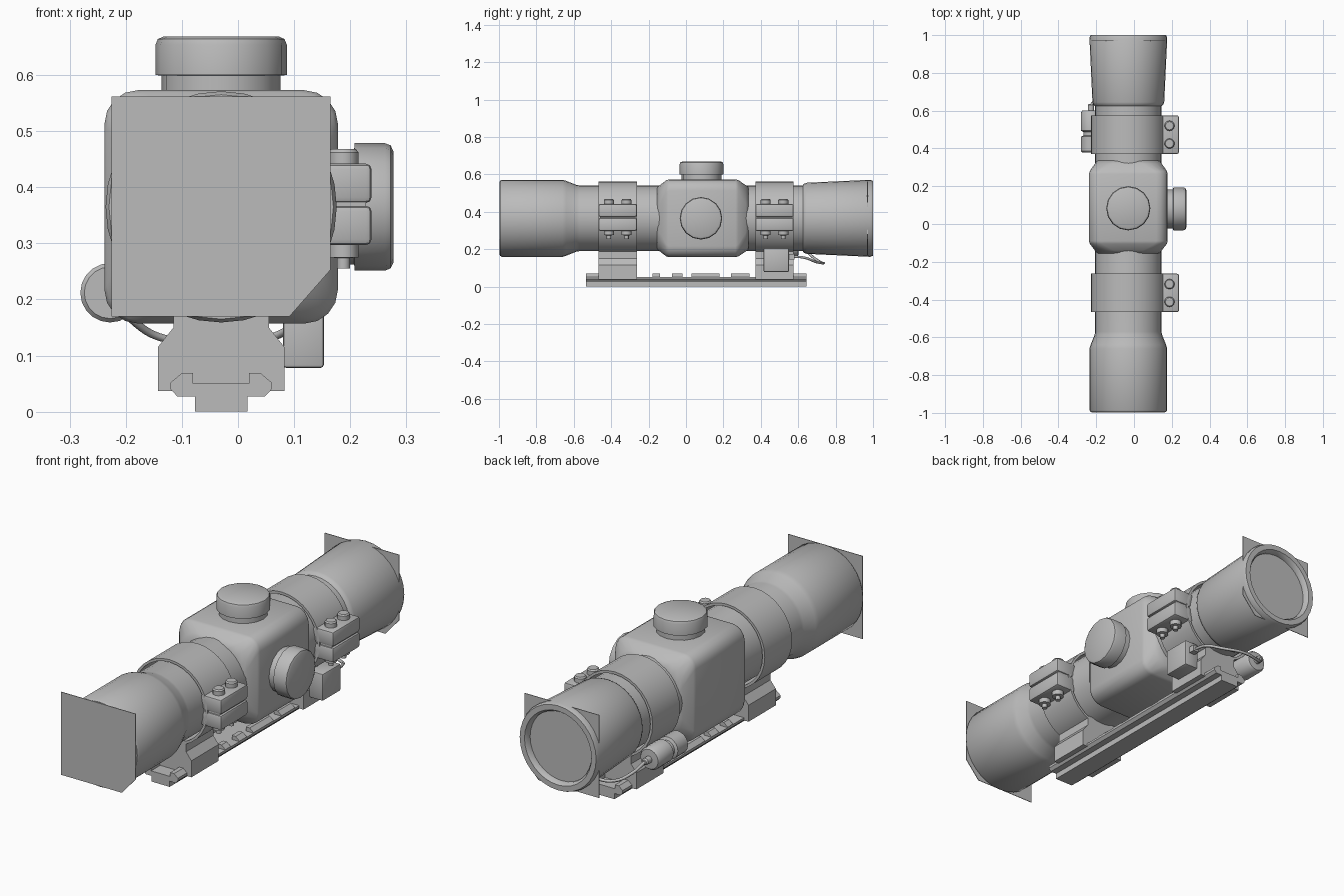
import bpy, bmesh, math
from mathutils import Vector, Matrix

if "Cube" in bpy.data.objects:
    bpy.data.objects.remove(bpy.data.objects["Cube"])

AX, AZ = -0.03, 0.365          # optical axis position

grey = bpy.data.materials.new("matte grey")
grey.diffuse_color = (0.5, 0.5, 0.5, 1)
grey.use_nodes = True
grey.node_tree.nodes["Principled BSDF"].inputs["Base Color"].default_value = grey.diffuse_color


def finish(name, bm, smooth=True, angle=35):
    bmesh.ops.recalc_face_normals(bm, faces=bm.faces)
    me = bpy.data.meshes.new(name)
    bm.to_mesh(me)
    bm.free()
    ob = bpy.data.objects.new(name, me)
    bpy.context.collection.objects.link(ob)
    me.materials.append(grey)
    if smooth:
        bpy.ops.object.select_all(action='DESELECT')
        ob.select_set(True)
        bpy.context.view_layer.objects.active = ob
        bpy.ops.object.shade_smooth_by_angle(angle=math.radians(angle))
    return ob


def loft(name, rings, closed=False, caps=True, **kw):
    """Skin a list of equal-length point loops."""
    bm = bmesh.new()
    loops = [[bm.verts.new(p) for p in r] for r in rings]
    n = len(loops[0])
    pairs = list(zip(loops, loops[1:]))
    if closed:
        pairs.append((loops[-1], loops[0]))
    for a, b in pairs:
        for i in range(n):
            j = (i + 1) % n
            bm.faces.new((a[i], a[j], b[j], b[i]))
    if caps and not closed:
        bm.faces.new(loops[0])
        bm.faces.new(loops[-1])
    return finish(name, bm, **kw)


def lathe(name, profile, origin, axis='Y', sides=32, **kw):
    """Revolve (radius, distance) pairs around an axis through origin."""
    rings = []
    for r, d in profile:
        ring = []
        for i in range(sides):
            t = 2 * math.pi * i / sides
            c, s = r * math.cos(t), r * math.sin(t)
            p = {'X': (d, c, s), 'Y': (c, d, s), 'Z': (c, s, d)}[axis]
            ring.append(Vector(origin) + Vector(p))
        rings.append(ring)
    return loft(name, rings, **kw)


def extrude(name, outline, y0, y1, **kw):
    """Extrude an x-z outline along y."""
    return loft(name, [[(x, y, z) for x, z in outline] for y in (y0, y1)], **kw)


def box(name, x, y, z, bevel=0.0):
    bm = bmesh.new()
    size = Matrix.Diagonal((x[1] - x[0], y[1] - y[0], z[1] - z[0], 1))
    mid = Matrix.Translation([(a + b) / 2 for a, b in (x, y, z)])
    bmesh.ops.create_cube(bm, size=1, matrix=mid @ size)
    if bevel:
        bmesh.ops.bevel(bm, geom=bm.edges[:], offset=bevel, segments=2,
                        profile=0.5, affect='EDGES')
    return finish(name, bm)


def rounded_square(y, half, r, steps=5):
    pts = []
    for q in range(4):
        cx = (half - r) * (1 if q in (0, 3) else -1)
        cz = (half - r) * (1 if q in (0, 1) else -1)
        for i in range(steps):
            t = math.pi / 2 * (q + i / (steps - 1))
            pts.append((AX + cx + r * math.cos(t), y, AZ + cz + r * math.sin(t)))
    return pts


# Optical tube: objective bell, straight tube
lathe("main_tube", [(0.2, -0.995), (0.206, -0.985), (0.206, -0.66), (0.2, -0.64),
                    (0.178, -0.585), (0.176, -0.57), (0.176, 0.64)], (AX, 0, AZ))
# Flared eyepiece with recessed opening
lathe("eyepiece", [(0.17, 0.62), (0.184, 0.63), (0.19, 0.645), (0.206, 0.985),
                   (0.2, 1.0), (0.175, 1.0), (0.165, 0.985), (0.165, 0.96)],
      (AX, 0, AZ), caps=False)

# Lens plates, one lower corner clipped
plate = [(-0.225, 0.17), (0.092, 0.17), (0.165, 0.253), (0.165, 0.562), (-0.225, 0.562)]
extrude("front_lens_plate", plate, -1.0, -0.997, smooth=False)
extrude("rear_lens_plate", plate, 0.969, 0.972, smooth=False)

# Turret housing
loft("turret_housing", [rounded_square(y, h, r) for y, h, r in
                        ((-0.155, 0.165, 0.12), (-0.14, 0.177, 0.10), (-0.105, 0.204, 0.065),
                         (-0.09, 0.208, 0.06), (0.265, 0.208, 0.06), (0.28, 0.204, 0.065),
                         (0.32, 0.177, 0.10), (0.335, 0.165, 0.12))], angle=40)

# Adjustment knobs on top and right
knob = [(0.106, 0), (0.106, 0.035), (0.117, 0.036), (0.117, 0.09), (0.113, 0.1), (0.102, 0.105)]
lathe("top_knob", [(r, d + 0.564) for r, d in knob], (AX, 0.083, 0), 'Z', 16)
lathe("side_knob", [(r * 0.97, d + 0.172) for r, d in knob], (0, 0.08, AZ), 'X', 16)

# Mount foot outline, mirrored about the axis
half = [(0.113, 0.037), (0.113, 0.115), (0.085, 0.15), (0.085, 0.2)]
foot = [(AX + x, z) for x, z in half] + [(AX - x, z) for x, z in reversed(half)]

for tag, yc in (("front", -0.365), ("rear", 0.473)):
    y0, y1 = yc - 0.102, yc + 0.102
    # Hollow ring, foot and split clamp
    lathe(tag + "_ring", [(0.198, y0), (0.198, y1), (0.186, y1), (0.186, y0)],
          (AX, 0, AZ), closed=True)
    extrude(tag + "_mount_foot", foot, y0, y1, smooth=False)
    box(tag + "_clamp_upper", (0.13, 0.238), (y0, y1), (0.372, 0.442), 0.01)
    box(tag + "_clamp_lower", (0.13, 0.238), (y0, y1), (0.297, 0.367), 0.01)
    box(tag + "_clamp_gasket", (0.13, 0.228), (y0 + 0.006, y1 - 0.006), (0.36, 0.38))
    # Bolts with nuts below
    for i, dy in enumerate((-0.047, 0.047)):
        lathe(f"{tag}_bolt_{i}", [(0.027, 0.44), (0.027, 0.462), (0.022, 0.468)],
              (0.188, yc + dy, 0), 'Z', 12)
        lathe(f"{tag}_nut_{i}", [(0.012, 0.255), (0.012, 0.274), (0.027, 0.275), (0.027, 0.3)],
              (0.188, yc + dy, 0), 'Z', 12)

# Rail: narrow foot, wide dovetail, raised teeth along both edges
RY0, RY1 = -0.535, 0.645
rail = [(0.047, 0), (0.047, 0.027), (0.078, 0.027), (0.09, 0.04), (0.09, 0.05)]
extrude("rail", [(AX + x, z) for x, z in rail] + [(AX - x, z) for x, z in reversed(rail)],
        RY0, RY1, smooth=False)
tooth = [(0.05, 0.045), (0.09, 0.045), (0.09, 0.052), (0.07, 0.069), (0.05, 0.069)]
for i, (a, b) in enumerate(((RY0, -0.46), (-0.18, -0.14), (-0.075, -0.02), (0.03, 0.18),
                            (0.24, 0.34), (0.57, RY1))):
    for side, s in (("left", -1), ("right", 1)):
        extrude(f"rail_tooth_{side}_{i}", [(AX + s * x, z) for x, z in tooth], a, b,
                smooth=False)

# Battery box and its plug
box("battery_box", (0.08, 0.153), (0.415, 0.55), (0.078, 0.205), 0.006)
box("battery_plug", (0.10, 0.13), (0.545, 0.58), (0.145, 0.175))

# Small cylindrical emitter beside the rear ring
lathe("side_emitter", [(0.046, 0.378), (0.053, 0.386), (0.053, 0.462), (0.04, 0.468),
                       (0.04, 0.488), (0.053, 0.494), (0.053, 0.59), (0.046, 0.6),
                       (0.016, 0.602), (0.016, 0.63), (0.01, 0.636)],
      (-0.228, 0, 0.212), 'Y', 20)

# Cable from the box to the emitter
curve = bpy.data.curves.new("cable_path", 'CURVE')
curve.dimensions = '3D'
curve.bevel_depth = 0.007
curve.bevel_resolution = 1
curve.resolution_u = 6
path = [(0.115, 0.575, 0.16), (0.105, 0.63, 0.155), (0.05, 0.70, 0.13), (-0.04, 0.735, 0.126),
        (-0.13, 0.72, 0.13), (-0.19, 0.67, 0.165), (-0.228, 0.63, 0.212)]
spline = curve.splines.new('BEZIER')
spline.bezier_points.add(len(path) - 1)
for bp, p in zip(spline.bezier_points, path):
    bp.co = p
    bp.handle_left_type = bp.handle_right_type = 'AUTO'
curve.materials.append(grey)
cable = bpy.data.objects.new("cable", curve)
bpy.context.collection.objects.link(cable)
